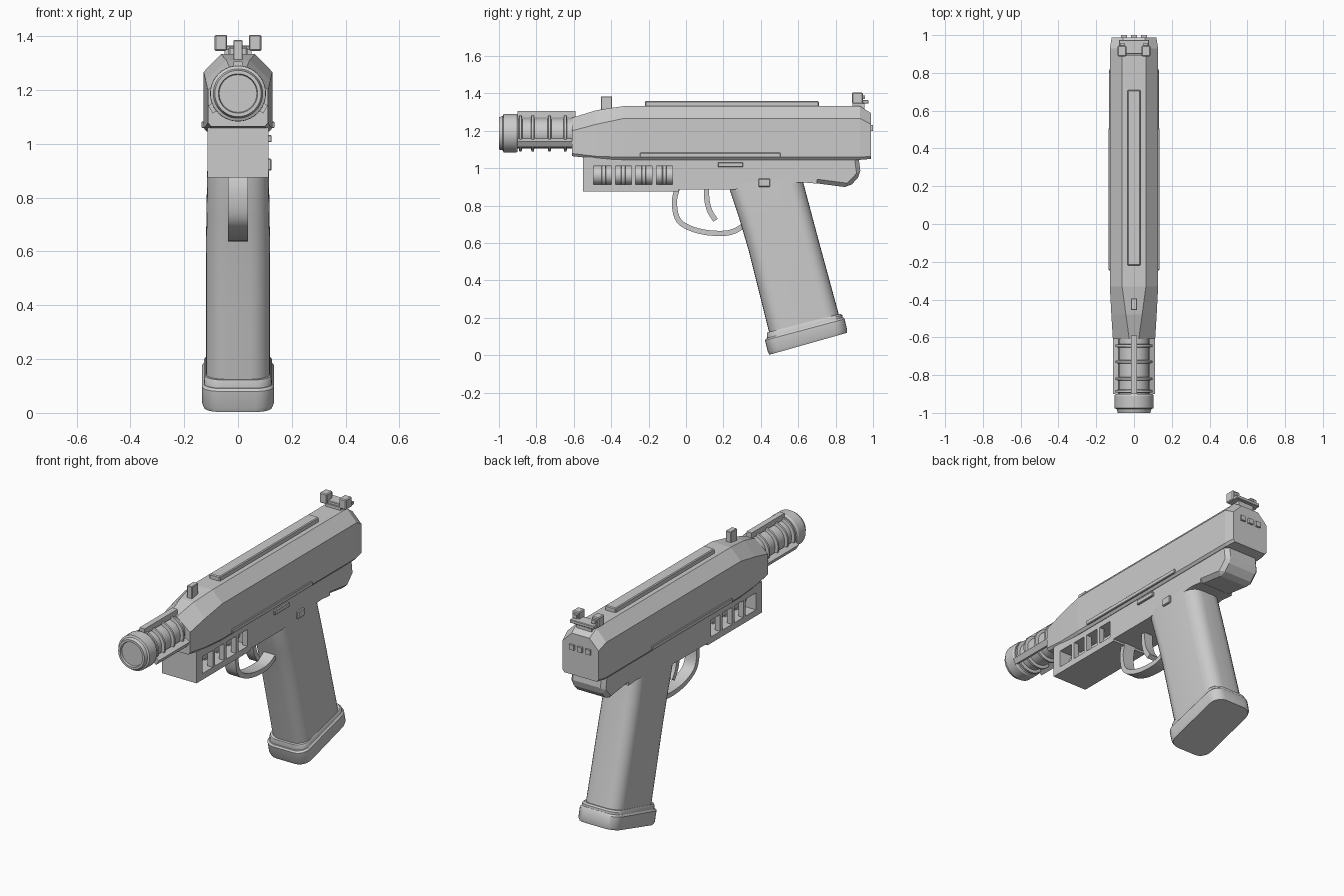
import bpy, bmesh, math
from mathutils import Vector

if "Cube" in bpy.data.objects:
    bpy.data.objects.remove(bpy.data.objects["Cube"])


def make(name, bm, bevel=0, smooth=None, segs=1):
    bmesh.ops.recalc_face_normals(bm, faces=bm.faces[:])
    me = bpy.data.meshes.new(name)
    bm.to_mesh(me)
    bm.free()
    ob = bpy.data.objects.new(name, me)
    bpy.context.collection.objects.link(ob)
    if bevel:
        m = ob.modifiers.new("edge", "BEVEL")
        m.width, m.segments, m.limit_method = bevel, segs, "ANGLE"
    if smooth:
        bpy.ops.object.select_all(action="DESELECT")
        ob.select_set(True)
        bpy.context.view_layer.objects.active = ob
        bpy.ops.object.shade_smooth_by_angle(angle=math.radians(smooth))
    return ob


def loft(name, rings, **kw):
    """Skin rings with equal point counts and cap both ends."""
    bm = bmesh.new()
    vs = [[bm.verts.new(p) for p in r] for r in rings]
    n = len(vs[0])
    for a, b in zip(vs, vs[1:]):
        for i in range(n):
            j = (i + 1) % n
            bm.faces.new((a[i], a[j], b[j], b[i]))
    bm.faces.new(vs[0])
    bm.faces.new(vs[-1])
    return make(name, bm, **kw)


def box(name, x0, x1, y0, y1, z0, z1, bevel=0):
    return loft(name, [[(x0, y0, z), (x1, y0, z), (x1, y1, z), (x0, y1, z)]
                       for z in (z0, z1)], bevel=bevel)


def prism(name, pts, hw, **kw):
    return loft(name, [[(x, y, z) for y, z in pts] for x in (-hw, hw)], **kw)


def lathe(name, prof, zc, n=40):
    """Revolve (radius, y) points about a y-parallel axis at height zc."""
    return loft(name, [[(r * math.cos(2 * math.pi * i / n), y,
                         zc + r * math.sin(2 * math.pi * i / n)) for i in range(n)]
                       for r, y in prof], smooth=30)


def rounded_section(front, back, hw, r, n=6):
    """Rounded rectangle between a front and a back (y, z) point."""
    f, b = Vector((0, *front)), Vector((0, *back))
    c, d, h = (f + b) / 2, (b - f).normalized(), (b - f).length / 2
    out = []
    for sx, su, a0 in ((1, 1, 0), (-1, 1, 90), (-1, -1, 180), (1, -1, 270)):
        for k in range(n + 1):
            a = math.radians(a0 + 90 * k / n)
            x = sx * (hw - r) + r * math.cos(a)
            u = su * (h - r) + r * math.sin(a)
            out.append(c + d * u + Vector((x, 0, 0)))
    return out


def ribbon(name, pts, hw, t, steps=6):
    """Rectangular strip swept along a smooth (y, z) path."""
    P = [Vector(p) for p in pts]
    P = [2 * P[0] - P[1]] + P + [2 * P[-1] - P[-2]]
    path = []
    for i in range(1, len(P) - 2):
        a, b, c, d = P[i - 1:i + 3]
        for k in range(steps):
            s = k / steps
            path.append(0.5 * (2 * b + (c - a) * s + (2 * a - 5 * b + 4 * c - d) * s * s
                               + (3 * b - a - 3 * c + d) * s ** 3))
    path.append(P[-2])
    rings = []
    for i, p in enumerate(path):
        d = (path[min(i + 1, len(path) - 1)] - path[max(i - 1, 0)]).normalized()
        nrm = Vector((-d.y, d.x)) * t / 2
        q, s = p + nrm, p - nrm
        rings.append([(-hw, *q), (hw, *q), (hw, *s), (-hw, *s)])
    return loft(name, rings, smooth=35)


# Upper body: y, half width, bottom z, shoulder z, top half width, top z
body = []
for y, w, zb, zs, tw, zt in ((-0.61, .112, 1.065, 1.20, .025, 1.27),
                             (-0.48, .120, 1.05, 1.235, .043, 1.31),
                             (-0.33, .128, 1.045, 1.267, .063, 1.333),
                             (0.93, .128, 1.045, 1.267, .063, 1.333),
                             (0.988, .118, 1.05, 1.235, .058, 1.295)):
    body.append([(-w + .012, y, zb), (w - .012, y, zb), (w, y, zb + .014), (w, y, zs),
                 (tw, y, zt), (-tw, y, zt), (-w, y, zs), (-w, y, zb + .014)])
loft("upper_body", body)

# Barrel, muzzle cap, rings and three rods
AX = 1.187
lathe("barrel", [(.08, -.92), (.08, -.58)], AX)
lathe("muzzle_cap", [(.07, -.988), (.073, -1), (.086, -1), (.092, -.98), (.103, -.975),
                     (.104, -.91), (.098, -.9)], AX)
for i, y in enumerate((-.885, -.82, -.73, -.645)):
    lathe(f"barrel_ring_{i}", [(.078, y - .01), (.097, y - .006), (.097, y + .006),
                               (.078, y + .01)], AX)
for i, deg in enumerate((90, 210, 330)):
    a = math.radians(deg)
    rad = Vector((math.cos(a), 0, math.sin(a)))
    tan = Vector((-math.sin(a), 0, math.cos(a))) * .017
    loft(f"barrel_rod_{i}", [[Vector((0, y, AX)) + rad * r + tan * s for r, s in
                              ((.085, -1), (.118, -1), (.118, 1), (.085, 1))]
                             for y in (-.9, -.59)])

# Top rail and sights
box("top_rail", -.035, .035, -.22, .71, 1.32, 1.36, .005)
box("front_sight", -.017, .017, -.455, -.395, 1.30, 1.385, .003)
box("rear_sight_base", -.08, .08, .90, .975, 1.345, 1.365, .003)
box("rear_sight_foot", -.05, .05, .89, .955, 1.315, 1.35)
for s in (-1, 1):
    a, b = sorted((s * .04, s * .087))
    box("rear_sight_post", a, b, .887, .945, 1.345, 1.405, .005)
    box("rear_sight_peg", s * .062 - .012, s * .062 + .012, .94, .957, 1.37, 1.39)
    a, b = sorted((s * .11, s * .136))
    box("side_strip", a, b, -.245, .505, 1.058, 1.083, .003)
for i in (-1, 0, 1):
    box("rear_stud", i * .053 - .016, i * .053 + .016, .97, 1.0, 1.20, 1.23)

# Front housing with side windows over an inner tube
box("housing_top", -.113, .113, -.55, -.04, 1.012, 1.06)
box("housing_bottom", -.113, .113, -.55, -.04, .875, .912)
box("housing_front", -.113, .113, -.55, -.495, .875, 1.05)
for y in (-.387, -.28, -.17, -.06):
    for s in (-1, 1):
        a, b = sorted((s * .08, s * .113))
        box("window_bar", a, b, y - .011, y + .011, .90, 1.03)
lathe("inner_tube", [(.05, -.51), (.05, -.04)], .962, 24)
for y in (-.44, -.335, -.225, -.115):
    lathe("tube_ring", [(.05, y - .012), (.058, y - .009), (.058, y + .009),
                        (.05, y + .012)], .962, 24)

# Frame and tail
prism("frame", [(-.05, 1.06), (-.05, .887), (.26, .887), (.62, .925), (.70, .918),
                (.70, 1.06)], .113)
prism("tail", [(.58, 1.08), (.58, .935), (.87, .897), (.935, .965), (.92, 1.08)], .113,
      bevel=.022)
box("side_lever", .10, .125, .17, .305, 1.006, 1.032, .003)
box("side_button", .10, .125, .387, .45, .90, .945, .004)

# Grip and base pad
loft("grip", [rounded_section(*s, .075) for s in (
    ((.225, .95), (.615, .99), .112), ((.235, .88), (.628, .92), .114),
    ((.285, .73), (.665, .78), .117), ((.335, .56), (.705, .63), .119),
    ((.39, .34), (.762, .42), .119), ((.45, .10), (.822, .20), .119))], smooth=35)
loft("grip_collar", [rounded_section(*s, .065) for s in (
    ((.433, .122), (.826, .222), .121), ((.432, .112), (.836, .215), .126),
    ((.436, .08), (.84, .19), .126))], smooth=35)
loft("base_pad", [rounded_section(*s, .065) for s in (
    ((.428, .090), (.840, .203), .126), ((.422, .080), (.848, .194), .133),
    ((.438, .018), (.862, .135), .133), ((.446, .003), (.860, .120), .127))], smooth=35)

# Trigger and guard
ribbon("trigger_guard", [(-.045, .90), (-.062, .82), (-.045, .73), (.01, .685),
                         (.10, .658), (.20, .652), (.26, .665), (.31, .695)], .037, .028)
ribbon("trigger", [(.11, .90), (.112, .83), (.128, .77), (.158, .722)], .028, .028)
